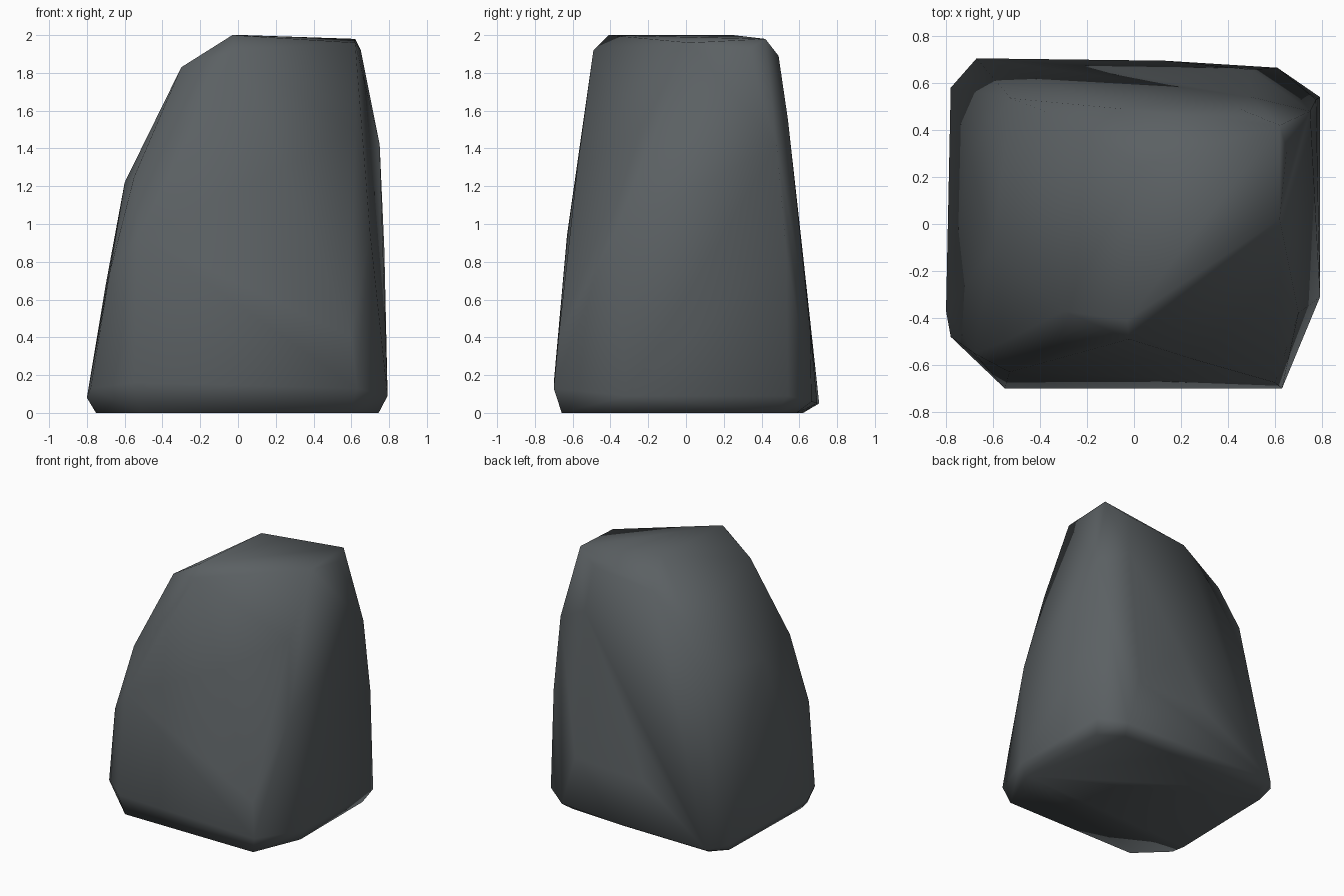
import bpy, bmesh

# Widest ring just above the ground: x, y, height
foot = [(-.78, .58, .08), (-.67, .705, .05), (.13, .695, .05), (.61, .665, .06), (.792, .54, .09),
        (.792, -.31, .09), (.63, -.70, .13), (-.55, -.70, .16), (-.78, -.48, .13), (-.80, -.37, .08)]
# Corners of the boulder, level by level
body = [
    # lower flank
    (-.68, -.55, .74), (-.70, .29, .68), (.775, .53, .86), (.6, -.675, .4),
    (.08, .618, .85), (.5, .657, .45), (-.1, .665, .42), (-.6, .65, .42),
    # middle flank
    (-.53, -.63, .94), (-.55, -.50, 1.25), (-.60, -.1, 1.22), (-.525, .535, 1.32),
    (.25, -.575, 1.3), (.70, -.38, .95), (.75, .48, 1.42),
    # shoulders
    (-.30, -.53, 1.50), (-.30, -.37, 1.83), (-.38, .48, 1.62), (.62, -.25, 1.50),
    (.50, .54, 1.55), (.65, .32, 1.92), (-.02, -.49, 1.92), (-.05, .49, 1.84), (.45, .49, 1.89),
    # crown
    (-.03, -.41, 2.0), (.03, .25, 2.0), (.62, .42, 1.98), (.62, .02, 1.96),
]

bm = bmesh.new()
for x, y, z in foot:
    bm.verts.new((x, y, z))
    bm.verts.new((x * .94, y * (.88 if y > 0 else .94), 0))      # tucked-in underside
for p in body:
    bm.verts.new(p)
res = bmesh.ops.convex_hull(bm, input=bm.verts[:])
inside = {g for g in res["geom_interior"] + res["geom_unused"] if isinstance(g, bmesh.types.BMVert)}
bmesh.ops.delete(bm, geom=list(inside), context='VERTS')
bmesh.ops.recalc_face_normals(bm, faces=bm.faces[:])
for f in bm.faces:
    f.smooth = True

mesh = bpy.data.meshes.new("boulder")
bm.to_mesh(mesh)
bm.free()
boulder = bpy.data.objects.new("boulder", mesh)
bpy.context.collection.objects.link(boulder)

# Single dark stone colour
stone = bpy.data.materials.new("dark_stone")
stone.diffuse_color = (.105, .118, .125, 1)
mesh.materials.append(stone)
